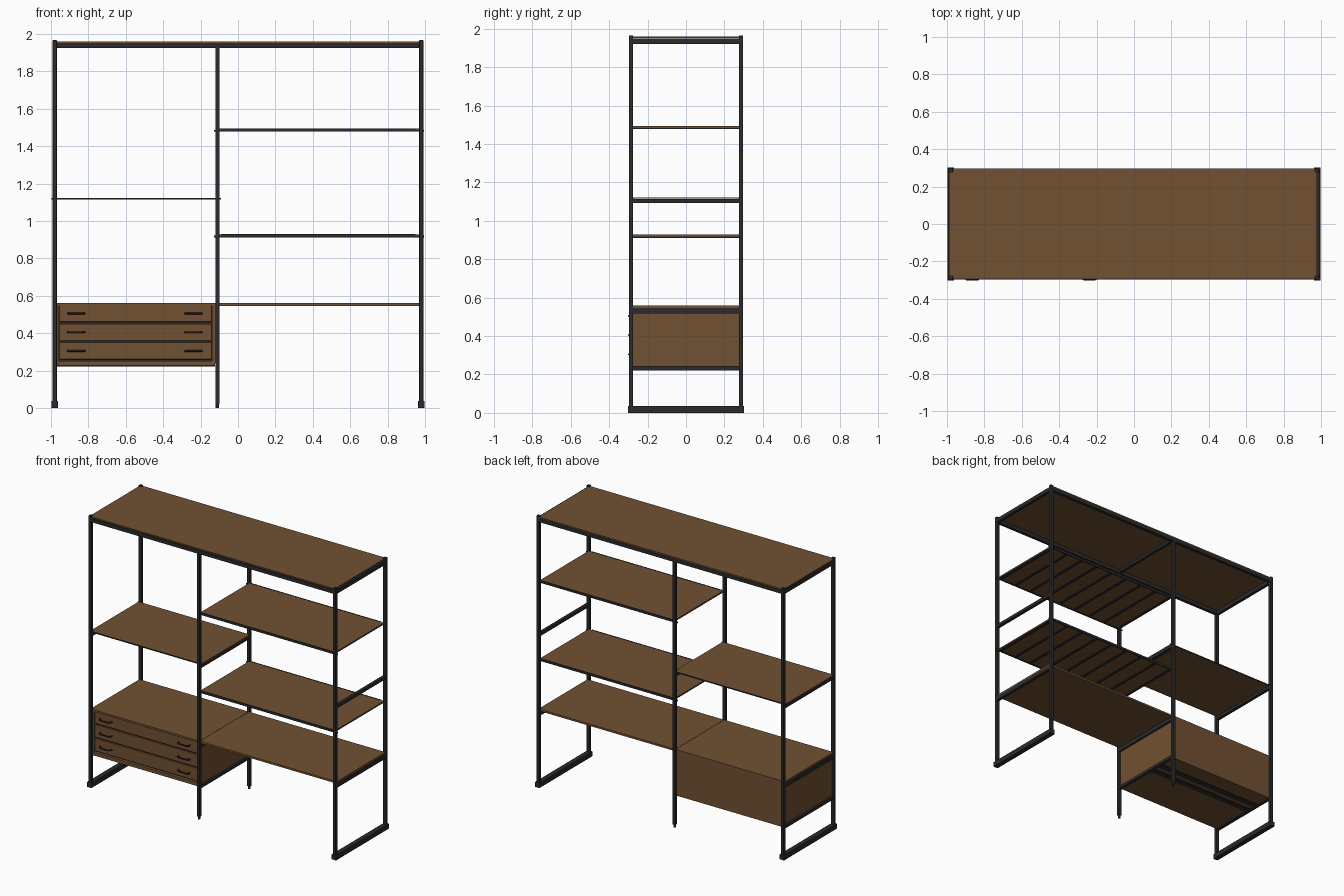
import bpy
import bmesh
from mathutils import Vector

cube = bpy.data.objects.get("Cube")
if cube:
    bpy.data.objects.remove(cube, do_unlink=True)


def material(name, colour):
    m = bpy.data.materials.new(name)
    m.use_nodes = True
    m.diffuse_color = (*colour, 1)
    m.node_tree.nodes["Principled BSDF"].inputs["Base Color"].default_value = (*colour, 1)
    return m


wood = material("walnut_wood", (0.165, 0.082, 0.032))
steel = material("black_steel", (0.024, 0.023, 0.025))


def box(name, x, y, z, mat, bevel=0):
    """Box from (min, max) pairs on each axis."""
    bm = bmesh.new()
    bmesh.ops.create_cube(bm, size=1)
    lo, hi = Vector((x[0], y[0], z[0])), Vector((x[1], y[1], z[1]))
    for v in bm.verts:
        v.co = (lo + hi) / 2 + v.co * (hi - lo)
    mesh = bpy.data.meshes.new(name)
    bm.to_mesh(mesh)
    bm.free()
    mesh.materials.append(mat)
    ob = bpy.data.objects.new(name, mesh)
    bpy.context.collection.objects.link(ob)
    if bevel:
        mod = ob.modifiers.new("soft_edges", "BEVEL")
        mod.width = bevel
        mod.segments = 2
    return ob


def around(c, half):
    return (c - half, c + half)


END, MID = 0.98, -0.11      # frame centre lines
DEPTH, HALF = 0.287, 0.011  # post centre line and half width
INNER = (-DEPTH + HALF, DEPTH - HALF)

# Posts and feet
for side, x in (("right", -END), ("middle", MID), ("left", END)):
    for face, y in (("front", -DEPTH), ("back", DEPTH)):
        middle = x == MID
        box(f"{side}_{face}_post", around(x, HALF), around(y, HALF),
            (0.02 if middle else 0.03, 1.93 if middle else 1.966), steel, 0.002)
        if middle:
            bpy.ops.mesh.primitive_cylinder_add(vertices=16, radius=0.009, depth=0.025,
                                                location=(x, y, 0.0125))
            foot = bpy.context.object
            foot.name = f"middle_{face}_foot"
            foot.data.materials.append(steel)
    if x != MID:
        box(f"{side}_foot_bar", around(x, 0.018), (-0.303, 0.303), (0, 0.037), steel, 0.002)
    # Cross rails joining front and back posts
    rails = [("top", 1.922, 1.95), ("upper", 1.092, 1.114), ("seat", 0.517, 0.545)]
    if x != END:
        rails.append(("lower", 0.222, 0.243))
    for label, z0, z1 in rails:
        if x == MID and label == "top":
            z0 = 1.93
        box(f"{side}_{label}_rail", around(x, HALF), INNER, (z0, z1), steel)

# Top beams and top board
for face, y in (("front", -DEPTH), ("back", DEPTH)):
    box(f"{face}_top_beam", (-END + HALF, END - HALF), around(y, HALF), (1.924, 1.951), steel)
box("top_board", (-0.988, 0.978), (-0.291, 0.296), (1.951, 1.959), wood)

# Plain shelf on the right-hand side
box("plain_shelf", (-END - HALF, MID + HALF), INNER, (1.115, 1.122), wood)
for face, y in (("front", INNER[0]), ("back", INNER[1])):
    box(f"plain_shelf_{face}_edge", (-0.998, -0.092), around(y, 0.002), (1.114, 1.122), steel)

# Slatted shelves: wood board in a steel frame with slats beneath
for label, z in (("high", 1.478), ("low", 0.912)):
    box(f"{label}_shelf_board", (MID + 0.005, END - 0.005), (-0.277, 0.277), (z + 0.006, z + 0.016), wood)
    for face, y in (("front", -0.279), ("back", 0.279)):
        box(f"{label}_shelf_{face}_edge", (-0.092, 0.95), around(y, 0.004), (z, z + 0.017), steel)
        box(f"{label}_shelf_{face}_hook_bar", (-0.128, 0.995), around(y, 0.004), (z, z + 0.009), steel)
    for i in range(9):
        x = MID + 0.02 + i * (END - MID - 0.04) / 8
        box(f"{label}_shelf_slat_{i + 1}", around(x, 0.008), (-0.275, 0.275), (z - 0.001, z + 0.006), steel)

# Long lower shelf beside the drawers
box("bench_shelf", (MID + 0.001, END + 0.006), (-0.28, 0.28), (0.546, 0.56), wood)

# Drawer cabinet
X0, X1 = -0.968, -0.122
FRONT, BACK = -0.276, 0.28
box("cabinet_top", (-0.986, MID - 0.001), (-0.28, 0.28), (0.546, 0.56), wood)
box("cabinet_bottom", (X0, X1), (FRONT, BACK), (0.227, 0.25), wood)
box("cabinet_back", (X0, X1), (BACK - 0.015, BACK), (0.25, 0.546), wood)
for side, x in (("right", (-0.976, -0.958)), ("left", (-0.138, -0.113))):
    box(f"cabinet_{side}_panel", x, (FRONT, BACK), (0.24, 0.546), wood)
for i, y in enumerate((0.06, 0.14)):
    box(f"cabinet_support_{i + 1}", (X0, X1), around(y, 0.022), (0.222, 0.228), steel)

# Dark recess behind the drawer gaps
box("drawer_recess", (-0.958, -0.138), (-0.255, -0.25), (0.25, 0.546), steel)

# Drawers with bowed bar handles
for i, z in enumerate((0.305, 0.405, 0.505)):
    box(f"drawer_{i + 1}", (-0.955, -0.142), (-0.272, -0.257), around(z, 0.045), wood, 0.003)
    for side, x in (("right", -0.865), ("left", -0.238)):
        curve = bpy.data.curves.new(f"drawer_{i + 1}_{side}_handle", "CURVE")
        curve.dimensions = "3D"
        curve.bevel_depth = 0.005
        curve.bevel_resolution = 2
        curve.use_fill_caps = True
        spline = curve.splines.new("POLY")
        path = [(-0.045, -0.27), (-0.043, -0.288), (-0.03, -0.297),
                (0.03, -0.297), (0.043, -0.288), (0.045, -0.27)]
        spline.points.add(len(path) - 1)
        for p, (dx, y) in zip(spline.points, path):
            p.co = (x + dx, y, z, 1)
        curve.materials.append(steel)
        bpy.context.collection.objects.link(bpy.data.objects.new(curve.name, curve))
